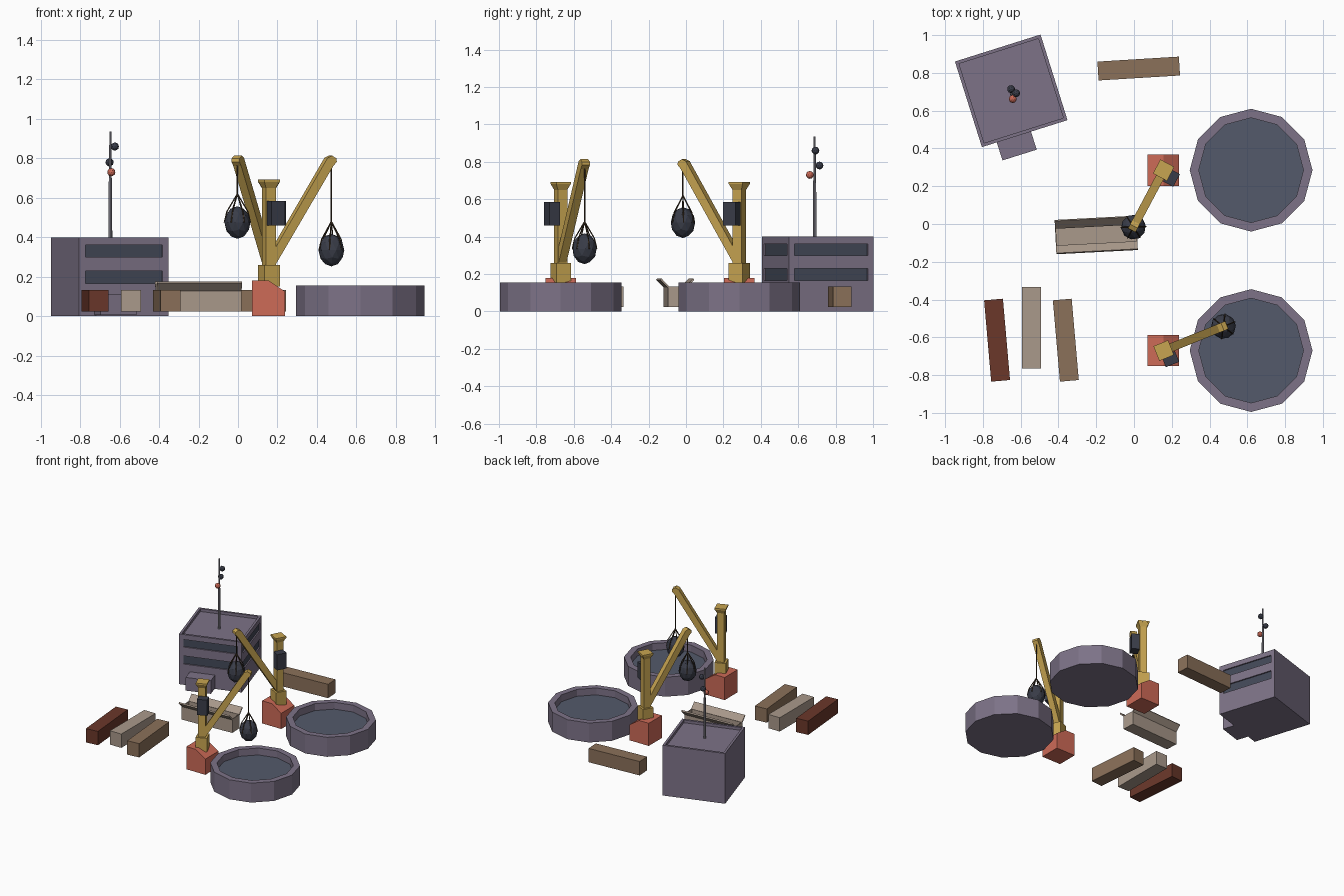
import bpy, bmesh, math
from mathutils import Matrix, Vector

if "Cube" in bpy.data.objects:
    bpy.data.objects.remove(bpy.data.objects["Cube"])


def mat(name, hexcol):
    m = bpy.data.materials.new(name)
    rgb = [(int(hexcol[i:i + 2], 16) / 255) ** 2.2 for i in (0, 2, 4)]
    m.diffuse_color = (*rgb, 1)
    m.use_nodes = True
    m.node_tree.nodes["Principled BSDF"].inputs["Base Color"].default_value = m.diffuse_color
    return m


WALL = mat("wall_grey", "7c7286")
WATER = mat("water_blue", "545a6a")
GLASS = mat("window_dark", "454a58")
RED = mat("base_red", "cc6a58")
YELLOW = mat("crane_yellow", "c6a352")
DARK = mat("dark_metal", "3c3f4a")
ROPE = mat("rope_brown", "45382a")
STEEL = mat("mast_steel", "92909a")
BROWN = mat("crate_brown", "8a705a")
PALE = mat("crate_pale", "a8988a")
RUST = mat("crate_rust", "6a3a2e")


def place(x, y, deg, z=0):
    return Matrix.Translation((x, y, z)) @ Matrix.Rotation(math.radians(deg), 4, 'Z')


def finish(name, bm, mats, M=Matrix()):
    bmesh.ops.recalc_face_normals(bm, faces=bm.faces)
    bm.transform(M)
    me = bpy.data.meshes.new(name)
    bm.to_mesh(me)
    bm.free()
    ob = bpy.data.objects.new(name, me)
    bpy.context.collection.objects.link(ob)
    for m in (mats if isinstance(mats, list) else [mats]):
        me.materials.append(m)
    return ob


def hollow(bm, wall, depth, floor_mat=0):
    """Sink the top face, leaving a rim."""
    bm.faces.ensure_lookup_table()
    top = max(bm.faces, key=lambda f: f.calc_center_median().z)
    bm.normal_update()
    bmesh.ops.inset_region(bm, faces=[top], thickness=wall)
    floor = bmesh.ops.extrude_discrete_faces(bm, faces=[top])['faces'][0]
    for v in floor.verts:
        v.co.z -= depth
    floor.material_index = floor_mat


def box_bm(lo, hi):
    bm = bmesh.new()
    lo, hi = Vector(lo), Vector(hi)
    bmesh.ops.create_cube(bm, size=1, matrix=Matrix.Translation((lo + hi) / 2) @ Matrix.Diagonal((*(hi - lo), 1)))
    return bm


def box(name, lo, hi, m, M=Matrix()):
    return finish(name, box_bm(lo, hi), m, M)


def prism(name, pts, y0, y1, m, M=Matrix()):
    """Extrude an xz outline from y0 to y1."""
    bm = bmesh.new()
    f = bm.faces.new([bm.verts.new((x, y0, z)) for x, z in pts])
    new = bmesh.ops.extrude_face_region(bm, geom=[f])['geom']
    for v in new:
        if isinstance(v, bmesh.types.BMVert):
            v.co.y = y1
    return finish(name, bm, m, M)


def rod(name, a, b, r0, r1, m, M=Matrix(), n=8):
    a, b = Vector(a), Vector(b)
    bm = bmesh.new()
    R = (b - a).to_track_quat('Z', 'Y').to_matrix().to_4x4()
    bmesh.ops.create_cone(bm, cap_ends=True, segments=n, radius1=r0, radius2=r1, depth=(b - a).length,
                          matrix=Matrix.Translation((a + b) / 2) @ R)
    return finish(name, bm, m, M)


def ball(name, c, r, m, M=Matrix(), sz=1.0):
    bm = bmesh.new()
    bmesh.ops.create_icosphere(bm, subdivisions=2, radius=r,
                               matrix=Matrix.Translation(c) @ Matrix.Diagonal((1, 1, sz, 1)))
    return finish(name, bm, m, M)


# office building with parapet roof
H = 0.2375
B = place(-0.65, 0.705, 17.5)
bm = box_bm((-H, -H, 0), (H, H, 0.4))
hollow(bm, 0.025, 0.022)
office = finish("office_building", bm, WALL, B)
box("entrance_porch", (-0.155, -H - 0.1, 0.005), (0.035, -H + 0.01, 0.11), WALL, B)

# recessed window bands on the front and right walls
for side, turn in (("front", 0), ("right", 90)):
    T = B @ Matrix.Rotation(math.radians(turn), 4, 'Z')
    for row, z0, z1 in (("lower", 0.165, 0.23), ("upper", 0.30, 0.36)):
        cut = box(f"{side}_{row}_window_cutter", (-0.205, -H - 0.02, z0), (0.205, -H + 0.012, z1), WALL, T)
        cut.hide_render = True
        cut.hide_viewport = True
        mod = office.modifiers.new("window_recess", 'BOOLEAN')
        mod.operation, mod.solver, mod.object = 'DIFFERENCE', 'EXACT', cut
        box(f"{side}_{row}_window", (-0.205, -H + 0.010, z0), (0.205, -H + 0.016, z1), GLASS, T)

# signal mast with balls
rod("signal_mast_lower", (-0.647, 0.688, 0.375), (-0.647, 0.688, 0.70), 0.010, 0.008, STEEL)
rod("signal_mast_upper", (-0.647, 0.688, 0.70), (-0.647, 0.688, 0.936), 0.007, 0.005, STEEL)
ball("signal_ball_red", (-0.642, 0.662, 0.73), 0.021, RED)
ball("signal_ball_mid", (-0.651, 0.714, 0.78), 0.021, DARK)
ball("signal_ball_top", (-0.624, 0.692, 0.86), 0.021, DARK)

# jib side outline: radius from the column, height
JIB = [(0.02, 0.25), (0.343, 0.762), (0.362, 0.783), (0.36, 0.80), (0.336, 0.814), (0.312, 0.803), (-0.02, 0.272)]
BASE = [(-0.085, 0.0), (0.083, 0.0), (0.083, 0.125), (0.0, 0.18), (-0.085, 0.18)]

# two basins, each with its crane: y, jib angle, winch side, load height
for tag, y, deg, side, zl in (("front", -0.67, 22, -1, 0.335), ("back", 0.285, -118, 1, 0.475)):
    bm = bmesh.new()
    bmesh.ops.create_cone(bm, cap_ends=True, segments=12, radius1=0.325, radius2=0.325, depth=0.155,
                          matrix=Matrix.Translation((0.62, y, 0.0775)))
    hollow(bm, 0.048, 0.055, 1)
    finish(f"{tag}_basin", bm, [WALL, WATER])

    prism(f"{tag}_crane_base", BASE, -0.0825, 0.0825, RED, place(0.156, y, 0))
    C = place(0.157, y, deg)
    box(f"{tag}_crane_socket", (-0.042, -0.042, 0.15), (0.042, 0.042, 0.26), YELLOW, C)
    box(f"{tag}_crane_column", (-0.027, -0.027, 0.25), (0.027, 0.027, 0.67), YELLOW, C)

    # flared column head
    rod(f"{tag}_column_head", (0, 0, 0.65), (0, 0, 0.682), 0.038, 0.059, YELLOW,
        C @ Matrix.Rotation(math.radians(45), 4, 'Z'), 4)
    box(f"{tag}_column_head_plate", (-0.042, -0.042, 0.681), (0.042, 0.042, 0.692), YELLOW, C)

    # winch box on the column side
    y0, y1 = sorted((side * 0.025, side * 0.086))
    box(f"{tag}_winch", (-0.022, y0, 0.46), (0.054, y1, 0.585), DARK, C)
    prism(f"{tag}_jib", JIB, -0.0225, 0.0225, YELLOW, C)

    # cable, sling and load
    R = 0.341
    rod(f"{tag}_cable", (R, 0, zl + 0.14), (R, 0, 0.79), 0.004, 0.004, ROPE, C, 6)
    ball(f"{tag}_load", (R, 0, zl), 0.066, DARK, C, 1.25)
    for i in range(6):
        a = math.tau * i / 6
        d = Vector((math.cos(a), math.sin(a), 0))
        p = Vector((R, 0, zl))
        shoulder = p + d * 0.053 + Vector((0, 0, 0.055))
        rod(f"{tag}_sling_{i}", p + Vector((0, 0, 0.145)), shoulder, 0.0035, 0.0035, ROPE, C, 5)
        rod(f"{tag}_sling_wrap_{i}", shoulder, p + d * 0.066, 0.0035, 0.0035, ROPE, C, 5)

# closed crates
for name, x, y, deg, m in (("crate_rust", -0.725, -0.615, 5, RUST), ("crate_pale", -0.542, -0.55, 0, PALE),
                           ("crate_brown", -0.361, -0.615, 5, BROWN), ("crate_back", 0.025, 0.823, 93.5, BROWN)):
    box(name, (-0.05, -0.216, 0.024), (0.05, 0.216, 0.134), m, place(x, y, deg))

# open crate with two raised lids
E = place(-0.20, -0.058, 3)
bm = box_bm((-0.216, -0.05, 0.024), (0.216, 0.05, 0.134))
hollow(bm, 0.007, 0.09)
finish("open_crate", bm, PALE, E)
for s, tag in ((1, "back"), (-1, "front")):
    lid = [(s * 0.05, 0.127), (s * 0.091, 0.168), (s * 0.085, 0.177), (s * 0.044, 0.134)]
    prism(f"open_crate_{tag}_lid", lid, -0.216, 0.216, PALE, E @ Matrix.Rotation(math.radians(90), 4, 'Z'))
